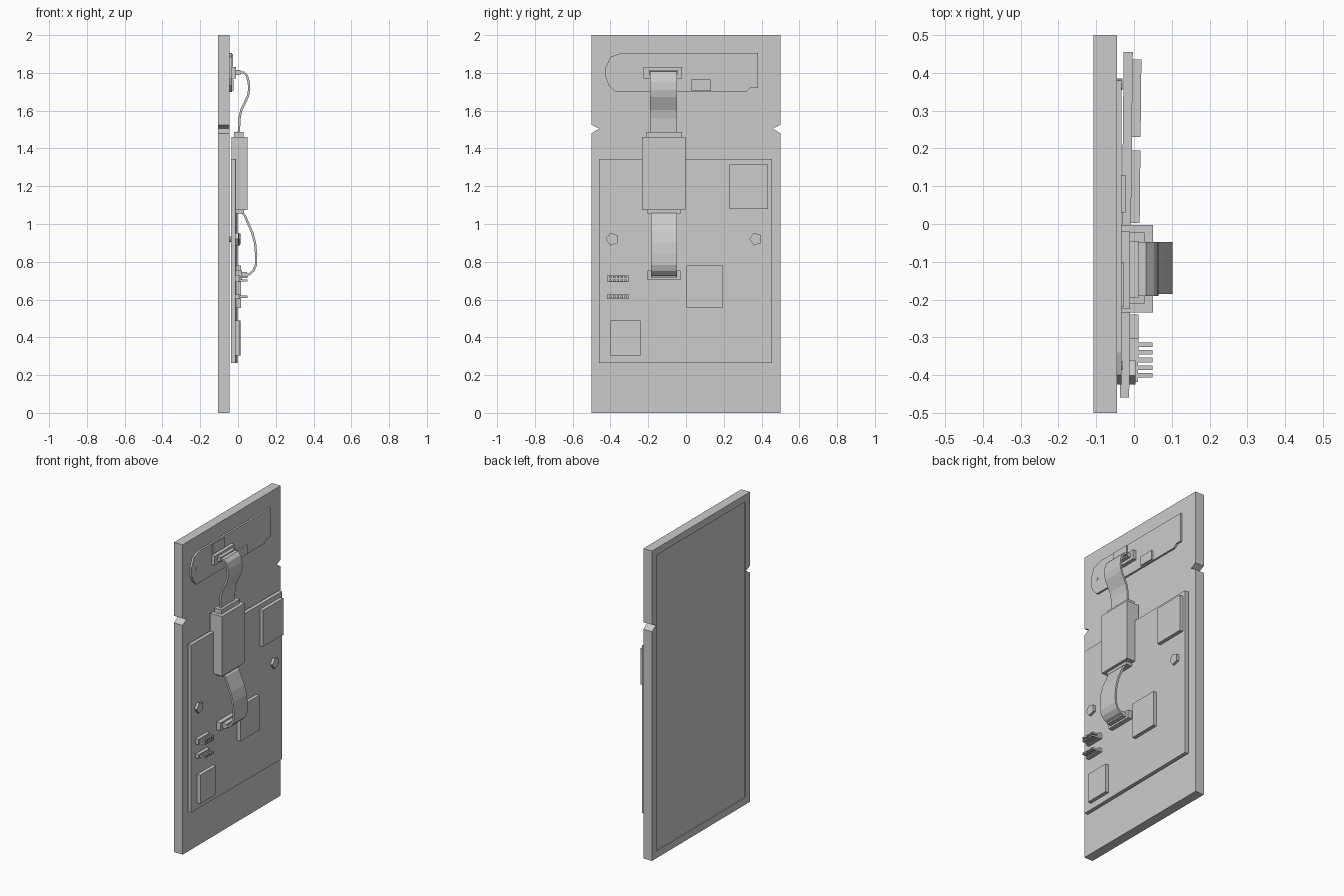
import bpy, bmesh
from mathutils import Vector

cube = bpy.data.objects.get("Cube")
if cube:
    bpy.data.objects.remove(cube, do_unlink=True)

grey = bpy.data.materials.new("plain grey")
grey.use_nodes = True
colour = (0.6, 0.6, 0.6, 1)
grey.diffuse_color = colour
grey.node_tree.nodes["Principled BSDF"].inputs["Base Color"].default_value = colour

TILT = -0.0105  # the circuit boards sit slightly askew on the panel


def prism(name, points, start, depth, tilt=0):
    """Extrude a flat loop of 3D points from its own plane along depth."""
    bm = bmesh.new()
    base = bm.faces.new([bm.verts.new(Vector(p) + Vector(start)) for p in points])
    top = bmesh.ops.extrude_face_region(bm, geom=[base])
    verts = [g for g in top["geom"] if isinstance(g, bmesh.types.BMVert)]
    bmesh.ops.translate(bm, vec=depth, verts=verts)
    bmesh.ops.recalc_face_normals(bm, faces=bm.faces)
    mesh = bpy.data.meshes.new(name)
    bm.to_mesh(mesh)
    bm.free()
    mesh.materials.append(grey)
    obj = bpy.data.objects.new(name, mesh)
    bpy.context.collection.objects.link(obj)
    obj.rotation_euler.z = tilt
    return obj


def plate(name, outline, x0, x1, tilt=0):
    return prism(name, [(0, y, z) for y, z in outline], (x0, 0, 0), (x1 - x0, 0, 0), tilt)


def box(name, xs, ys, zs, tilt=0):
    (y0, y1), (z0, z1) = ys, zs
    return plate(name, [(y0, z0), (y1, z0), (y1, z1), (y0, z1)], *xs, tilt)


def peg(name, y, z, radius, sides, x0, x1, tilt=0):
    spoke = Vector((0, -radius, 0))
    bm = bmesh.new()
    ring = bmesh.ops.create_circle(bm, segments=sides, radius=radius)["verts"]
    outline = [(y - v.co.y, z + v.co.x) for v in ring]
    bm.free()
    return plate(name, outline, x0, x1, tilt)


def ribbon(name, path, y0, y1, thickness=0.012):
    pts = [Vector(p) for p in path]
    one, two = [], []
    for i, p in enumerate(pts):
        d = (pts[min(i + 1, len(pts) - 1)] - pts[max(i - 1, 0)]).normalized()
        n = Vector((-d.y, d.x)) * thickness / 2
        one.append(p + n)
        two.append(p - n)
    loop = [(p.x, 0, p.y) for p in one + two[::-1]]
    return prism(name, loop, (0, y0, 0), (0, y1 - y0, 0))


# Display panel with a notch in each long edge
half = [(0.5, 0), (0.5, 1.48), (0.46, 1.505), (0.5, 1.525), (0.5, 2)]
panel = plate("display_panel", half + [(-y, z) for y, z in half[::-1]], -0.107, -0.045)

# Shallow screen recess on the other side
cutter = box("screen_cutter", (-0.15, -0.101), (-0.455, 0.455), (0.045, 1.955))
cutter.hide_render = True
cutter.hide_set(True)
recess = panel.modifiers.new("screen_recess", "BOOLEAN")
recess.operation = "DIFFERENCE"
recess.solver = "EXACT"
recess.object = cutter
bpy.context.view_layer.objects.active = panel
with bpy.context.temp_override(object=panel, active_object=panel):
    bpy.ops.object.modifier_apply(modifier=recess.name)
bpy.data.objects.remove(cutter, do_unlink=True)

# Upper driver board with a rounded end, and its parts
driver = [(-0.425, 1.775), (-0.41, 1.735), (-0.375, 1.7), (0.32, 1.7), (0.34, 1.72), (0.38, 1.72),
          (0.38, 1.905), (-0.34, 1.905), (-0.4, 1.885), (-0.425, 1.83)]
plate("driver_board", driver, -0.045, -0.033)
peg("driver_board_hole", -0.375, 1.8, 0.012, 8, -0.034, -0.031)
box("driver_chip_upper", (-0.034, -0.026), (-0.22, -0.1), (1.835, 1.9))
box("driver_chip_lower", (-0.034, -0.023), (0.03, 0.13), (1.705, 1.765))
box("driver_socket", (-0.034, -0.01), (-0.225, -0.02), (1.77, 1.83))
box("driver_plug", (-0.011, 0.012), (-0.195, -0.045), (1.788, 1.816))

# Main circuit board and chips
box("main_board", (-0.032, -0.008), (-0.46, 0.455), (0.265, 1.345), TILT)
chips = {"large_chip": ((0.23, 0.435), (1.08, 1.315)),
         "middle_chip": ((0.003, 0.195), (0.555, 0.78)),
         "small_chip": ((-0.4, -0.24), (0.305, 0.49))}
for name, (ys, zs) in chips.items():
    box(name, (-0.009, 0.015), ys, zs, TILT)

# Five-sided nuts on stand-off posts
for side, y in (("right", -0.39), ("left", 0.37)):
    peg(side + "_post", y, 0.92, 0.015, 8, -0.047, -0.03)
    peg(side + "_nut", y, 0.92, 0.035, 5, -0.012, 0.008, TILT)

# Pin headers
for name, z, rows in (("double", 0.71, (-0.009, 0.009)), ("single", 0.615, (0,))):
    h = 0.012 + max(rows) * 0.6
    box(name + "_header", (-0.009, 0.015), (-0.418, -0.302), (z - h, z + h), TILT)
    for dz in rows:
        for i in range(5):
            y = -0.4 + i * 0.02
            box(name + "_pin", (0.01, 0.049), (y - 0.006, y + 0.006), (z + dz - 0.006, z + dz + 0.006))

# Adapter box with end collars
box("adapter_box", (-0.035, 0.05), (-0.234, -0.002), (1.075, 1.46))
box("adapter_top_collar", (-0.022, 0.028), (-0.21, -0.022), (1.455, 1.488))
box("adapter_bottom_collar", (-0.015, 0.032), (-0.205, -0.03), (1.055, 1.08))

# Lower cable socket
box("main_socket", (-0.012, 0.02), (-0.205, -0.03), (0.703, 0.755))
box("main_plug", (0.015, 0.048), (-0.185, -0.05), (0.715, 0.745))

# Ribbon cables
ribbon("upper_ribbon", [(0.005, 1.803), (0.03, 1.802), (0.047, 1.785), (0.057, 1.75), (0.059, 1.71),
                        (0.052, 1.675), (0.035, 1.64), (0.018, 1.605), (0.008, 1.56), (0.004, 1.48)],
       -0.19, -0.047)
ribbon("lower_ribbon", [(0.017, 1.065), (0.036, 1.045), (0.055, 1.0), (0.075, 0.955), (0.09, 0.9),
                        (0.096, 0.84), (0.095, 0.785), (0.083, 0.755), (0.062, 0.735), (0.04, 0.728)],
       -0.185, -0.048)
